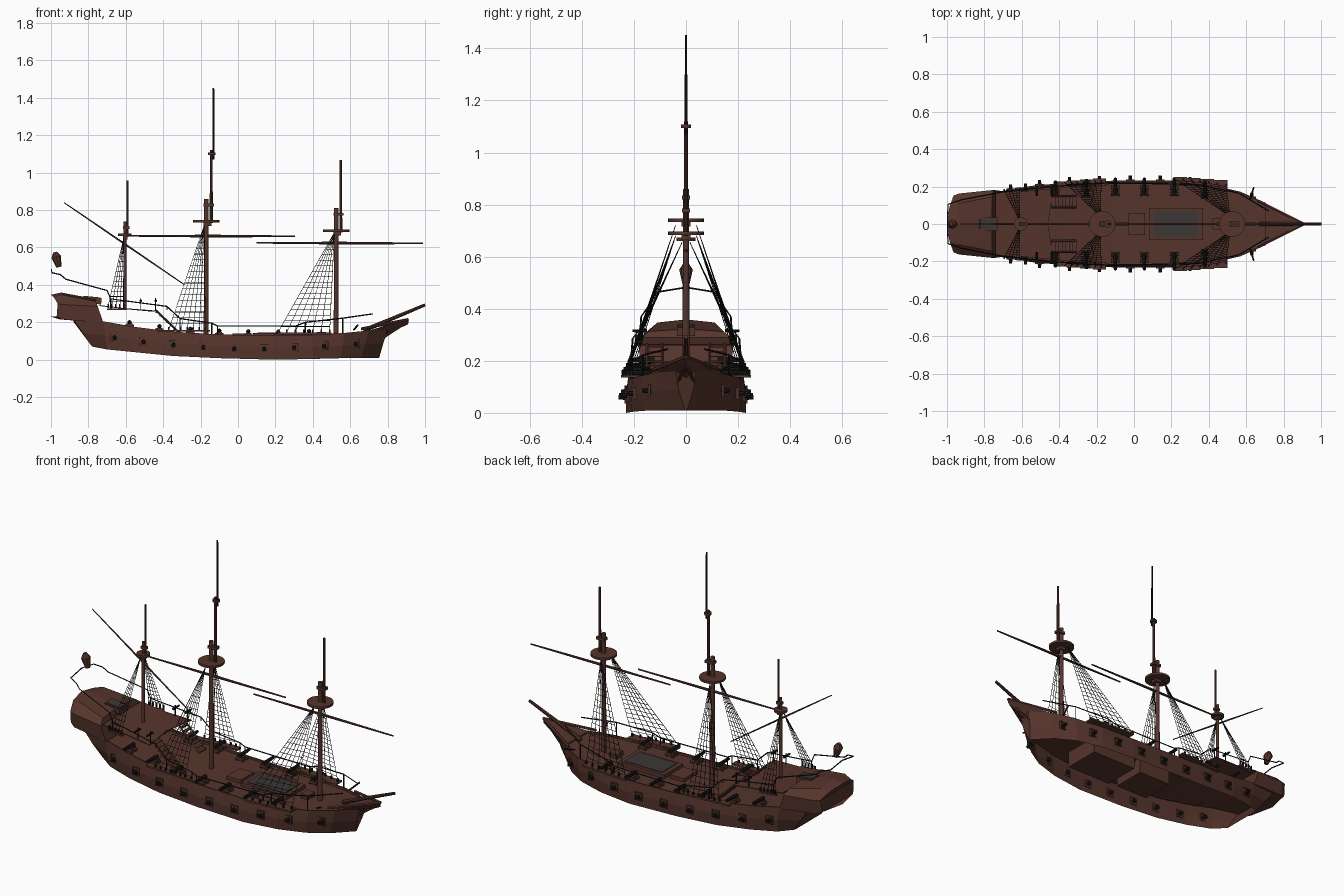
import bpy, bmesh, math
from mathutils import Vector, Matrix

if "Cube" in bpy.data.objects:
    bpy.data.objects.remove(bpy.data.objects["Cube"])


def mat(name, c):
    m = bpy.data.materials.new(name)
    m.diffuse_color = (*c, 1)
    m.use_nodes = True
    m.node_tree.nodes["Principled BSDF"].inputs["Base Color"].default_value = m.diffuse_color
    return m


WOOD = mat("brown timber", (0.092, 0.035, 0.025))
IRON = mat("black iron and rope", (0.010, 0.009, 0.009))
GREY = mat("grey grating", (0.045, 0.038, 0.038))


def finish(name, bm, m):
    bmesh.ops.recalc_face_normals(bm, faces=bm.faces)
    me = bpy.data.meshes.new(name)
    bm.to_mesh(me)
    bm.free()
    me.materials.append(m)
    o = bpy.data.objects.new(name, me)
    bpy.context.collection.objects.link(o)
    return o


def box(bm, lo, hi, tilt=0):
    c = (Vector(lo) + Vector(hi)) / 2
    s = Vector(hi) - Vector(lo)
    bmesh.ops.create_cube(bm, size=1, matrix=Matrix.Translation(c) @ Matrix.Rotation(tilt, 4, 'Y') @ Matrix.Diagonal((*s, 1)))


def rod(bm, a, b, r1, r2=None, n=10):
    a, b = Vector(a), Vector(b)
    d = b - a
    bmesh.ops.create_cone(bm, cap_ends=True, segments=n, radius1=r1, radius2=r1 if r2 is None else r2, depth=d.length,
                          matrix=Matrix.Translation((a + b) / 2) @ d.to_track_quat('Z', 'Y').to_matrix().to_4x4())


def ropes(name, paths, r, m=IRON):
    cu = bpy.data.curves.new(name, 'CURVE')
    cu.dimensions = '3D'
    cu.bevel_depth = r
    cu.bevel_resolution = 0
    cu.use_fill_caps = True
    for p in paths:
        s = cu.splines.new('POLY')
        s.points.add(len(p) - 1)
        for q, v in zip(s.points, p):
            q.co = (*v, 1)
    cu.materials.append(m)
    o = bpy.data.objects.new(name, cu)
    bpy.context.collection.objects.link(o)


def loft(bm, rings):
    vs = [[bm.verts.new(p) for p in r] for r in rings]
    for a, b in zip(vs, vs[1:]):
        for i in range(len(a) - 1):
            bm.faces.new((a[i], a[i + 1], b[i + 1], b[i]))
    return vs


# Hull stations: bottom x, z, half width, then top x, z, half width
ST = [(-.78, .07, .12, -.88, .215, .15), (-.70, .055, .165, -.72, .205, .175), (-.55, .04, .20, -.55, .175, .195),
      (-.35, .02, .22, -.35, .15, .212), (-.1, .008, .23, -.1, .135, .222), (.2, 0, .23, .2, .128, .222),
      (.4, .004, .207, .4, .133, .205), (.55, .008, .165, .57, .143, .172), (.66, .01, .10, .70, .156, .115),
      (.755, .01, .004, .80, .168, .04)]


def side(x, top=True):
    """half width and height of the hull at x"""
    k = 3 if top else 0
    for a, b in zip(ST, ST[1:]):
        if x <= b[k]:
            t = max(0, (x - a[k]) / (b[k] - a[k]))
            return a[k + 2] + t * (b[k + 2] - a[k + 2]), a[k + 1] + t * (b[k + 1] - a[k + 1])
    return ST[-1][k + 2], ST[-1][k + 1]


# Hull shell open below, with a low bulwark and a sunken deck
bm = bmesh.new()
rings = []
for xb, zb, wb, xt, zt, wt in ST:
    half = [(xb, wb, zb), ((xb + xt) / 2, (wb + wt) / 2 + .006, (zb + zt) / 2), (xt, wt, zt),
            (xt, max(wt - .008, .003), zt), (xt, max(wt - .008, .003), zt - .012)]
    rings.append(half + [(x, -y, z) for x, y, z in reversed(half)])
vs = loft(bm, rings)
for r in (vs[0], vs[-1]):
    bm.faces.new(r)
finish("hull", bm, WOOD)

# Beakhead wedge with its converging rails
bm = bmesh.new()
tip, keel = bm.verts.new((.91, 0, .19)), bm.verts.new((.72, 0, .10))
tipt = bm.verts.new((.912, 0, .222))
l, r = [bm.verts.new((.70, s * .112, .155)) for s in (1, -1)]
for f in ((l, r, tipt), (l, tipt, tip, keel), (r, keel, tip, tipt), (l, keel, r)):
    bm.faces.new(f)
for s in (1, -1):
    rod(bm, (.66, s * .125, .165), (.91, 0, .215), .008, n=6)
    rod(bm, (.72, s * .05, .08), (.88, 0, .185), .006, n=6)
finish("beakhead", bm, WOOD)

# Stern gallery with a bowed transom
bm = bmesh.new()
rings = []
for x0, bow, xs, w, z in ((-1, .035, (0, 0, 0), (.14, .152, .095), (.23, .30, .335)),
                          (-.95, .012, (0, 0, .005), (.155, .163, .11), (.215, .295, .347)),
                          (-.72, 0, (0, -.03, -.04), (.178, .182, .145), (.198, .285, .312))):
    half = [(x0 + d + bow * (y / .15) ** 2, y, q) for d, y, q in zip(xs, w, z)]
    rings.append([(x0, 0, z[0])] + half + [(x0 + xs[2], 0, z[2] + .012)] + [(x, -y, q) for x, y, q in reversed(half)])
vs = loft(bm, rings)
for a, b in zip(vs, vs[1:]):
    bm.faces.new((a[0], b[0], b[-1], a[-1]))
for v in (vs[0], vs[-1]):
    for i in range(1, 4):
        bm.faces.new([v[j % 8] for j in (i, i + 1, 7 - i, 8 - i)] if i < 3 else (v[3], v[4], v[5]))
    bm.faces.new((v[0], v[1], v[7]))
finish("stern_gallery", bm, WOOD)
bm = bmesh.new()
box(bm, (-.83, -.035, .300), (-.73, .035, .334), .1)
finish("poop_skylight", bm, WOOD)
bm = bmesh.new()
box(bm, (-.825, -.028, .332), (-.735, .028, .337), .1)
finish("skylight_grating", bm, GREY)

# Quarterdeck sheet with a curved front edge
bm = bmesh.new()
rings = []
for x, z in ((-.74, .292), (-.6, .275), (-.43, .262)):
    w = .175 if x < -.7 else side(x)[0] - .015
    rings.append([(x - (.03 * (1 - abs(t)) if x > -.5 else 0), t * w, z) for t in (-1, -.5, 0, .5, 1)])
loft(bm, rings)
o = finish("quarterdeck", bm, WOOD)
o.modifiers.new("thickness", 'SOLIDIFY').thickness = .005

# Stairs to the quarterdeck
bm = bmesh.new()
for s in (-1, 1):
    for k in (-1, 1):
        rod(bm, (-.44, s * .12 + k * .03, .265), (-.31, s * .12 + k * .03, .14), .006, n=4)
    for i in range(7):
        x, z = -.43 + i * .019, .25 - i * .018
        box(bm, (x - .01, s * .12 - .03, z), (x + .01, s * .12 + .03, z + .005))
finish("stairs", bm, WOOD)

# Channels: plates that spread the shrouds
bm = bmesh.new()
for x0, x1, z, w in ((-.70, -.605, .27, .195), (-.43, -.15, .155, .242), (.21, .50, .14, .25)):
    for s in (-1, 1):
        for i in range(4):
            a, b = x0 + (x1 - x0) * i / 4, x0 + (x1 - x0) * (i + 1) / 4
            ya, yb = sorted((s * (side((a + b) / 2)[0] - .015), s * (w - .015 * abs(i - (0 if x0 > 0 else 3)) / 3)))
            box(bm, (a, ya, z - .005), (b, yb, z + .005))
finish("channels", bm, WOOD)

# Hatches on deck and hold boxes below it
bm = bmesh.new()
box(bm, (.08, -.085, .11), (.37, .085, .142))
box(bm, (-.03, -.06, .11), (.06, .06, .14))
box(bm, (.42, -.03, .12), (.47, .03, .148))
box(bm, (.09, -.11, .025), (.38, .11, .12))
box(bm, (-.17, -.10, .025), (.04, .10, .12))
finish("hatches", bm, WOOD)
bm = bmesh.new()
box(bm, (.105, -.068, .14), (.345, .068, .146))
finish("hatch_grating", bm, GREY)

# Masts: lower mast, platform, cap, topmast
bm = bmesh.new()
for x, z0, z1, rad, zp, rp, xt, zt, rt in ((.525, .12, .81, .0135, .69, .07, .55, 1.068, .008),
                                           (-.17, .12, .86, .0135, .74, .07, -.143, 1.12, .009),
                                           (-.605, .265, .74, .009, .667, .036, -.59, .957, .006)):
    rod(bm, (x, 0, z0), (x, 0, z1), rad, rad * .85, 12)
    rod(bm, (x, 0, zp - .006), (x, 0, zp + .007), rp, n=20)
    rod(bm, (xt, 0, zp - .01), (xt, 0, zt), rt, rt * .85)
    box(bm, (x - rad, -rad * 1.2, z1 - .04), (xt + rad, rad * 1.2, z1 - .025))
    box(bm, (x - rad, -rad * 1.3, zp - .025), (xt, rad * 1.3, zp - .005))
rod(bm, (-.14, 0, 1.095), (-.14, 0, 1.107), .02, n=12)
finish("masts", bm, WOOD)
bm = bmesh.new()
rod(bm, (-.131, 0, 1.07), (-.131, 0, 1.452), .006, .004, 8)
finish("topgallant_mast", bm, IRON)

# Yards and bowsprit
bm = bmesh.new()
for a, b, rad in (((-.585, 0, .662), (.305, 0, .660), .0075), ((.10, 0, .625), (.99, 0, .622), .0075),
                  ((-.93, 0, .84), (-.285, 0, .40), .005)):
    m = (Vector(a) + Vector(b)) / 2
    rod(bm, m, a, rad, rad * .55, 8)
    rod(bm, m, b, rad, rad * .55, 8)
rod(bm, (.67, 0, .155), (1, 0, .293), .012, .008)
finish("yards_and_bowsprit", bm, WOOD)

# Shrouds with ratlines and deadeyes; the feet follow the hull side
lines = []
bm = bmesh.new()
for x0, x1, zb, out, xt, zt, n, m in ((-.37, -.175, .162, .012, -.18, .72, 7, 18), (.215, .49, .148, .022, .515, .68, 7, 18),
                                      (-.695, -.61, .285, .004, -.61, .655, 5, 14)):
    for s in (-1, 1):
        xs = [x0 + (x1 - x0) * i / (n - 1) for i in range(n)]
        feet = [Vector((x, s * (side(x)[0] + out), zb)) for x in xs]
        head = Vector((xt, s * (.04 if out > .01 else .015), zt))
        lines += [[f, head] for f in feet]
        lines += [[f.lerp(head, j / m) for f in feet] for j in range(1, m)]
        for f in feet:
            box(bm, f - Vector((.004, .004, .008)), f + Vector((.004, .004, .014)))
ropes("shrouds", lines, .0015)
finish("deadeyes", bm, IRON)

# Rails along both sides, joined over the stern
path = [(.72, .07, .245), (.56, .165, .222), (.36, .207, .20), (.31, .212, .18), (-.11, .22, .18), (-.14, .22, .195),
        (-.31, .21, .22), (-.38, .205, .285), (-.68, .175, .325), (-.70, .172, .37), (-.92, .13, .43), (-.95, .12, .455),
        (-.995, .105, .465), (-.997, 0, .482)]
rails = []
for s in (-1, 1):
    rails.append([(x, s * y, z) for x, y, z in path])
    for x, y, z in path[1:9]:
        rails.append([(x, s * y, z), (x, s * y, side(x)[1] if x > -.33 else .265)])
ropes("rails", rails, .0035)

# Cannons: on deck, and at the ports with square frames
bm = bmesh.new()
fr = bmesh.new()
for s in (-1, 1):
    for x in (-.58, -.42, -.255, -.10, .055, .215, .38):
        w, z = side(x)
        z -= .012
        rod(bm, (x, s * (w - .07), z + .032), (x, s * (w + .025), z + .036), .012, .008, 8)
        ya, yb = sorted((s * (w - .07), s * (w - .02)))
        box(fr, (x - .015, ya, z + .008), (x + .015, yb, z + .024))
        for k in (-1, 1):
            for y in (w - .06, w - .027):
                rod(fr, (x + k * .015, s * y, z + .01), (x + k * .023, s * y, z + .01), .011, n=8)
    for x, z in ((-.66, .12), (-.505, .097), (-.345, .082), (-.185, .068), (-.02, .061), (.14, .06), (.30, .067),
                 (.46, .075), (.63, .086)):
        y = (side(x)[0] + side(x, False)[0]) / 2 + .006
        if x > .6:
            y += .004
        rod(bm, (x, s * (y - .02), z), (x, s * (y + .028), z), .012, .008, 8)
        box(bm, (x - .012, min(s * y, s * (y + .005)), z - .017), (x + .012, max(s * y, s * (y + .005)), z - .006))
        for dx, dz, hx, hz in ((0, .021, .023, .002), (0, -.021, .023, .002), (.021, 0, .002, .023), (-.021, 0, .002, .023)):
            box(fr, (x + dx - hx, s * y - .005, z + dz - hz), (x + dx + hx, s * y + .005, z + dz + hz))
    # swivel guns on the quarterdeck
    for x in (-.52, -.44):
        rod(bm, (x, s * .17, .262), (x, s * .17, .33), .003, n=6)
        rod(bm, (x, s * .15, .315), (x, s * .205, .315), .007, .005, 8)
    # catheads
    rod(bm, (.62, s * .13, .16), (.64, s * .195, .185), .005, n=6)
finish("cannons", bm, IRON)
finish("gun_carriages_and_port_frames", fr, WOOD)

# Stern lantern
bm = bmesh.new()
rod(bm, (-.957, 0, .495), (-.972, 0, .55), .014, .026, 8)
rod(bm, (-.972, 0, .55), (-.978, 0, .575), .026, .010, 8)
finish("stern_lantern", bm, WOOD)
